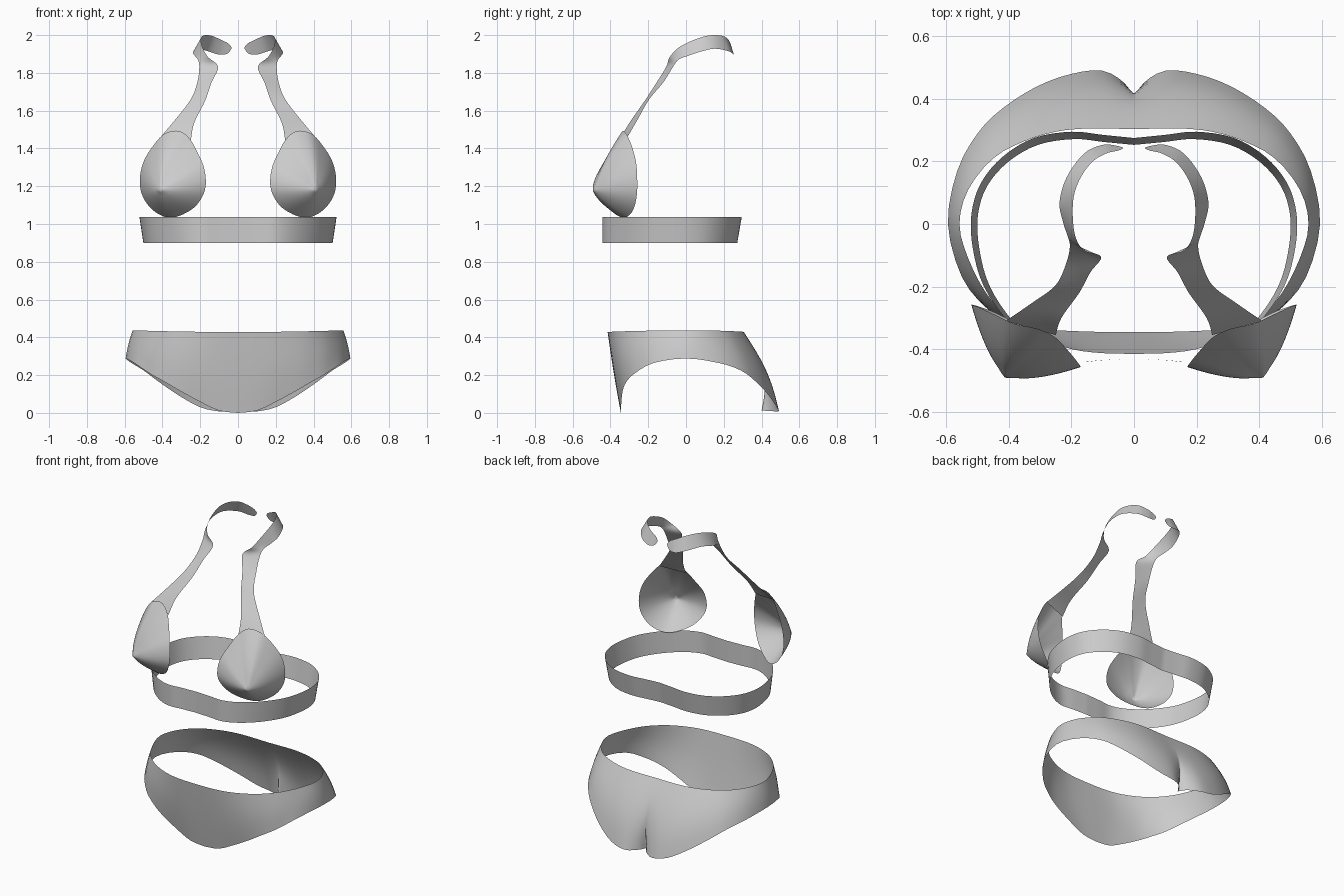
import bpy, bmesh, math
from mathutils import Vector


def smooth_path(pts, steps, closed=False):
    """Catmull-Rom interpolation of equal-length tuples."""
    pts = [Vector(p) for p in pts]
    n = len(pts)
    get = (lambda i: pts[i % n]) if closed else (lambda i: pts[max(0, min(n - 1, i))])
    out = []
    for i in range(n if closed else n - 1):
        a, b, c, d = (get(i + k) for k in (-1, 0, 1, 2))
        for s in range(steps):
            t = s / steps
            out.append(0.5 * (2 * b + (c - a) * t + (2 * a - 5 * b + 4 * c - d) * t ** 2
                              + (3 * b - a - 3 * c + d) * t ** 3))
    if not closed:
        out.append(pts[-1])
    return out


def sheet(name, rows, closed=False, weld=False):
    """Skin a grid of points and mirror it across x = 0."""
    bm = bmesh.new()
    grid = [[bm.verts.new(p) for p in row] for row in rows]
    n = len(grid[0])
    for r0, r1 in zip(grid, grid[1:]):
        for i in range(n if closed else n - 1):
            j = (i + 1) % n
            bm.faces.new((r0[i], r0[j], r1[j], r1[i]))
    bmesh.ops.remove_doubles(bm, verts=bm.verts, dist=0.0005)
    for f in bm.faces:
        f.smooth = True
    me = bpy.data.meshes.new(name)
    bm.to_mesh(me)
    bm.free()
    ob = bpy.data.objects.new(name, me)
    bpy.context.collection.objects.link(ob)
    mod = ob.modifiers.new("mirror", 'MIRROR')
    mod.use_mirror_merge = weld
    mod.merge_threshold = 0.001
    return ob


# Chest band: half outline from front centre to back centre
band = smooth_path([(0, -.43), (.1, -.435), (.2, -.44), (.3, -.40), (.4, -.315),
                    (.48, -.2), (.515, -.08), (.52, .03), (.49, .13), (.42, .215),
                    (.32, .275), (.2, .295), (.1, .285), (0, .275)], 4)
rows = []
for k in range(5):
    t = k / 4
    rows.append([(p.x * (1 - .04 * t), p.y * (1 - .08 * t if p.y > 0 else 1),
                  1.037 - .137 * t) for p in band])
sheet("chest_band", rows, weld=True)

# Brief: columns of waist x, y / leg edge x, y, z / outward bulge
brief = smooth_path([
    ((0, -.415, 0, -.345, 0, .003)),
    ((.1, -.413, .1, -.345, .012, .004)),
    ((.2, -.40, .2, -.342, .058, .008)),
    ((.3, -.365, .31, -.335, .118, .01)),
    ((.39, -.31, .39, -.315, .165, .01)),
    ((.47, -.225, .47, -.27, .21, .01)),
    ((.53, -.11, .55, -.17, .265, .005)),
    ((.558, 0, .595, 0, .288, .004)),
    ((.53, .11, .565, .17, .265, .005)),
    ((.45, .21, .5, .29, .225, .01)),
    ((.35, .265, .42, .37, .165, .018)),
    ((.25, .295, .31, .44, .09, .025)),
    ((.16, .305, .2, .48, .03, .03)),
    ((.08, .305, .1, .49, .008, .03)),
    ((.025, .304, .03, .45, .01, .04)),
    ((0, .303, 0, .40, .012, .058))], 3)
rows = []
for k in range(13):
    t = k / 12
    row = []
    for wx, wy, lx, ly, lz, bulge in brief:
        out = Vector((wx, wy)).normalized() * bulge * math.sin(math.pi * t)
        top = .428 + .03 * wx * wx
        row.append((wx + (lx - wx) * t + out.x, wy + (ly - wy) * t + out.y,
                    top + (lz - top) * t))
    rows.append(row)
sheet("brief", rows, weld=True)

# Cup: teardrop rim domed out to an off-centre point
rim = smooth_path([(.35, -.335, 1.033), (.44, -.285, 1.065), (.502, -.262, 1.14),
                   (.52, -.258, 1.23), (.5, -.265, 1.33), (.445, -.29, 1.42),
                   (.385, -.318, 1.48), (.31, -.335, 1.492), (.255, -.36, 1.45),
                   (.215, -.40, 1.38), (.178, -.445, 1.29), (.175, -.455, 1.18),
                   (.235, -.41, 1.085)], 4, closed=True)
centre = Vector((.35, -.36, 1.18))
lift = Vector((.06, -.125, 0))
rows = []
for k in range(13):
    s = 1 - k / 12
    height = 1 - s ** 1.5 + .05 * max(0, 1 - s / .15)
    rows.append([centre + (p - centre) * s + lift * height for p in rim])
sheet("cup", rows, closed=True)

# Neck strap: ribbon given by its outer and inner edges
outer = smooth_path([(.41, -.31, 1.46), (.33, -.255, 1.555), (.25, -.195, 1.66),
                     (.215, -.12, 1.75), (.205, -.07, 1.83), (.212, -.04, 1.87),
                     (.228, .01, 1.89), (.238, .07, 1.91), (.215, .15, 1.928),
                     (.16, .225, 1.915), (.1, .253, 1.897), (.055, .25, 1.903),
                     (.033, .243, 1.932)], 5)
inner = smooth_path([(.25, -.355, 1.44), (.232, -.3, 1.535), (.175, -.22, 1.65),
                     (.14, -.155, 1.75), (.105, -.105, 1.832), (.16, -.085, 1.885),
                     (.19, -.03, 1.94), (.195, .07, 1.985), (.175, .14, 2.0),
                     (.135, .197, 1.995), (.09, .225, 1.975), (.05, .235, 1.955),
                     (.033, .243, 1.932)], 5)
rows = [[a.lerp(b, k / 4) for a, b in zip(outer, inner)] for k in range(5)]
sheet("neck_strap", rows)
